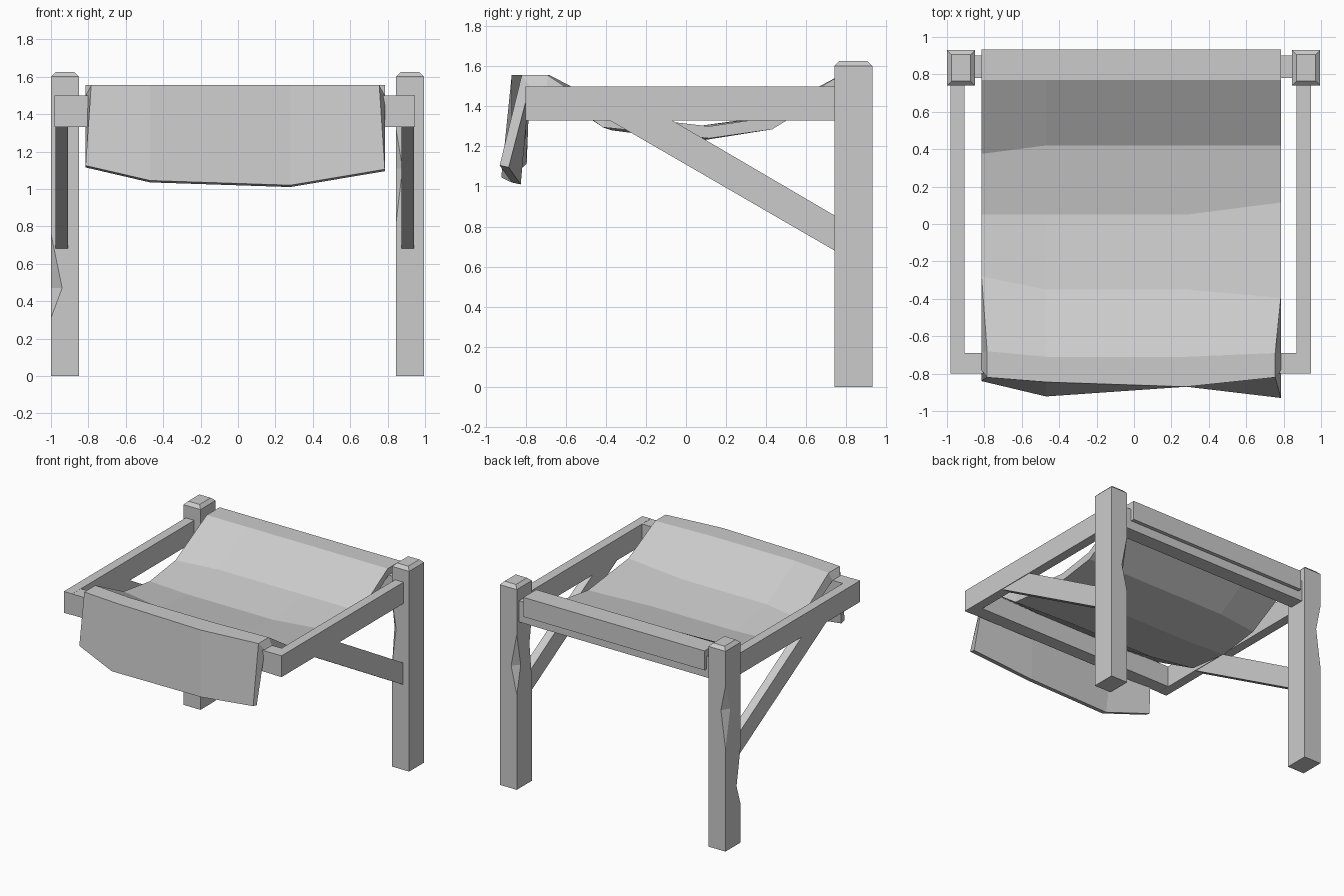
import bpy, bmesh
from mathutils import Vector

if "Cube" in bpy.data.objects:
    bpy.data.objects.remove(bpy.data.objects["Cube"])


def make_object(name, verts, faces):
    me = bpy.data.meshes.new(name)
    me.from_pydata(verts, [], faces)
    bm = bmesh.new()
    bm.from_mesh(me)
    bmesh.ops.recalc_face_normals(bm, faces=bm.faces)
    bm.to_mesh(me)
    bm.free()
    ob = bpy.data.objects.new(name, me)
    bpy.context.scene.collection.objects.link(ob)
    return ob


def prism(name, profile, x0, x1):
    """Extrude a (y, z) outline along x."""
    n = len(profile)
    verts = [(x, y, z) for x in (x0, x1) for y, z in profile]
    faces = [tuple(range(n)), tuple(range(n, 2 * n))]
    faces += [(i, (i + 1) % n, n + (i + 1) % n, n + i) for i in range(n)]
    return make_object(name, verts, faces)


def beam(name, x, y, z):
    return prism(name, [(y[0], z[0]), (y[1], z[0]), (y[1], z[1]), (y[0], z[1])], *x)


def chip(ob, x, y, lo, mid, hi, dx, dy):
    """Cut a diamond-shaped chip out of a vertical edge."""
    v = [(x - dx, y, mid), (x, y - dy, mid), (x + dx, y, mid), (x, y + dy, mid),
         (x, y, lo), (x, y, hi)]
    f = [(i, (i + 1) % 4, k) for i in range(4) for k in (4, 5)]
    cutter = make_object("chip_cutter", v, f)
    cutter.hide_render = True
    mod = ob.modifiers.new("chip", 'BOOLEAN')
    mod.operation = 'DIFFERENCE'
    mod.solver = 'EXACT'
    mod.object = cutter
    bpy.context.view_layer.objects.active = ob
    bpy.ops.object.modifier_apply(modifier=mod.name)
    bpy.data.objects.remove(cutter, do_unlink=True)


# Posts with a chamfered cap
def post(name, x0, x1):
    y0, y1, b = 0.74, 0.93, 0.025
    verts = []
    for z, i in ((0, 0), (1.6, 0), (1.625, b)):
        verts += [(x0 + i, y0 + i, z), (x1 - i, y0 + i, z),
                  (x1 - i, y1 - i, z), (x0 + i, y1 - i, z)]
    faces = [(0, 1, 2, 3), (8, 9, 10, 11)]
    faces += [(r + i, r + (i + 1) % 4, r + 4 + (i + 1) % 4, r + 4 + i)
              for r in (0, 4) for i in range(4)]
    return make_object(name, verts, faces)


left = post("left_post", -1.0, -0.85)
chip(left, -1.0, 0.74, 0.31, 0.47, 0.76, 0.06, 0.05)
chip(left, -1.0, 0.93, 0.82, 1.12, 1.32, 0.04, 0.06)
right = post("right_post", 0.845, 0.995)
chip(right, 0.845, 0.74, 0.82, 1.11, 1.32, 0.035, 0.03)
chip(right, 0.845, 0.93, 0.76, 0.98, 1.24, 0.05, 0.05)

# Horizontal frame and diagonal braces
Z = (1.33, 1.5)
brace = [(0.75, 0.675), (0.75, 0.85), (-0.07, 1.33), (-0.39, 1.335)]
for side, x0, x1 in (("left", -0.98, -0.905), ("right", 0.87, 0.945)):
    beam(side + "_rail", (x0, x1), (-0.8, 0.75), Z)
    prism(side + "_brace", brace, x0 + 0.003, x1 - 0.005)
beam("front_rail", (-0.979, 0.944), (-0.799, -0.69), (1.331, 1.499))
beam("back_rail", (-0.9, 0.9), (0.78, 0.9), Z)

# Sagging cloth: rows run front to back, four columns across
cols = (-0.815, -0.47, 0.28, 0.785)
# (y per column), (z per column), side inset of the upper face, offset to lower face
rows = [
    ((-0.84, -0.922, -0.87, -0.93), (1.125, 1.045, 1.02, 1.105), 0.0, (0.045, -0.01)),
    ((-0.82, -0.845, -0.87, -0.82), (1.555,) * 4, 0.03, (0.04, -0.055)),
    ((-0.68, -0.71, -0.71, -0.69), (1.555,) * 4, 0.03, (-0.005, -0.055)),
    ((-0.28, -0.35, -0.35, -0.395), (1.345, 1.345, 1.345, 1.36), 0.0, (-0.02, -0.065)),
    ((0.05, 0.05, 0.05, 0.115), (1.30, 1.285, 1.285, 1.30), 0.0, (0.0, -0.06)),
    ((0.375, 0.42, 0.42, 0.42), (1.345,) * 4, 0.0, (0.01, -0.06)),
    ((0.77,) * 4, (1.555,) * 4, 0.0, (0.01, -0.055)),
    ((0.932,) * 4, (1.555,) * 4, 0.0, (-0.03, -0.055)),
    ((0.932,) * 4, (1.4,) * 4, 0.0, (-0.03, 0.0)),
]
top, under = [], []
for ys, zs, inset, (oy, oz) in rows:
    for i, x in enumerate(cols):
        shift = inset * (1, 0, 0, -1)[i]
        top.append((x + shift, ys[i], zs[i]))
        under.append((x, ys[i] + oy, zs[i] + oz))
n, R = len(top), len(rows)
faces = []
for r in range(R - 1):
    for c in range(3):
        q = (r * 4 + c, r * 4 + c + 1, r * 4 + c + 5, r * 4 + c + 4)
        faces += [q, tuple(i + n for i in q)]
# Close the cloth border between both faces
loop = [0, 1, 2] + [r * 4 + 3 for r in range(R)]
loop += [(R - 1) * 4 + c for c in (2, 1, 0)] + [r * 4 for r in range(R - 2, 0, -1)]
for a, b in zip(loop, loop[1:] + loop[:1]):
    faces.append((a, b, b + n, a + n))
make_object("cloth", top + under, faces)
